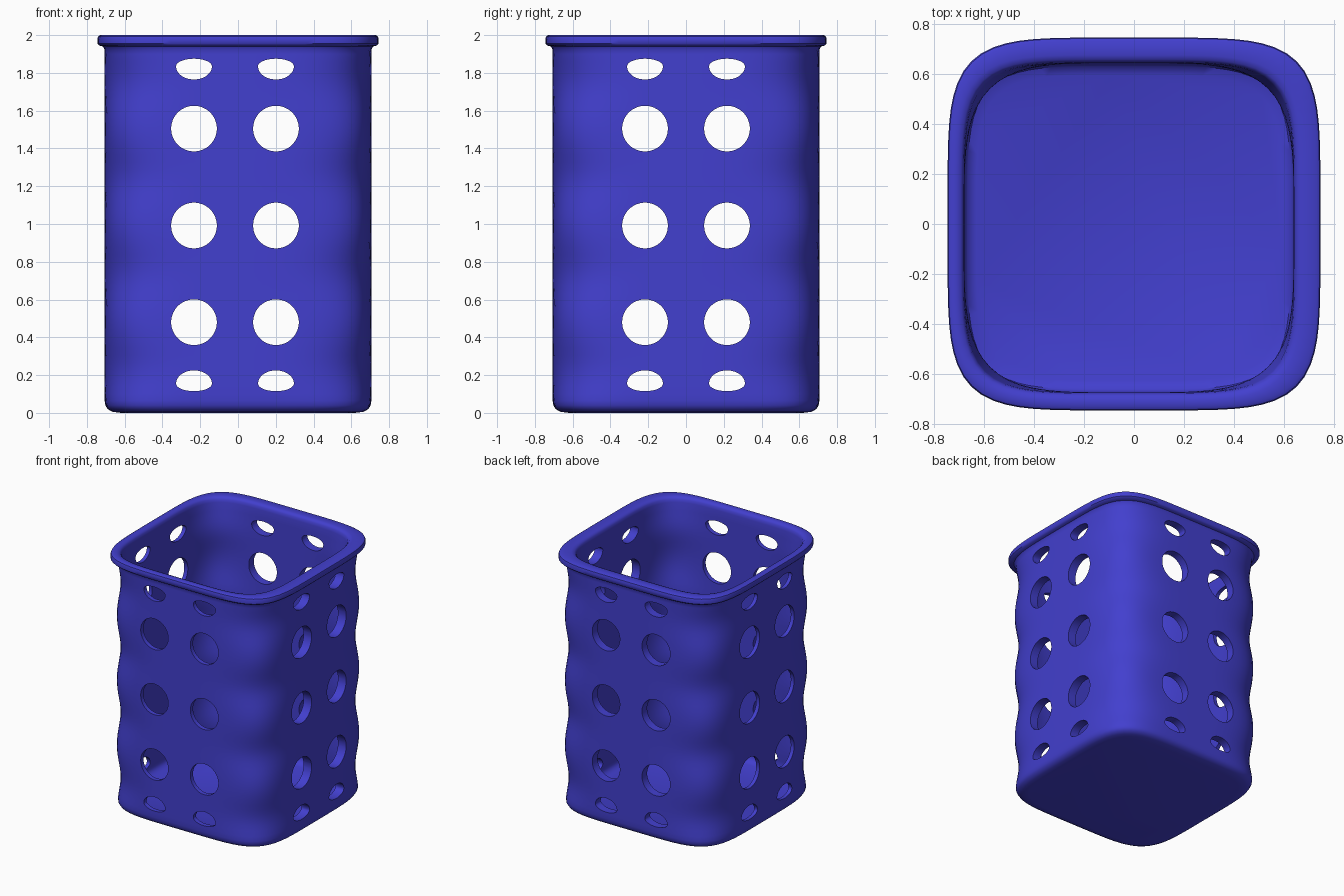
import bpy, bmesh
from math import cos, sin, pi

if "Cube" in bpy.data.objects:
    bpy.data.objects.remove(bpy.data.objects["Cube"])

SEG = 112


def wave(z):
    # corners bulge at the hole rows and pinch in between
    return 4.6 + 0.5 * cos(2 * pi * (z - 0.99) / 0.51)


def ring(bm, half, z, n, dx=0.0, dy=0.0):
    verts = []
    for i in range(SEG):
        c, s = cos(2 * pi * i / SEG), sin(2 * pi * i / SEG)
        r = half / (abs(c) ** n + abs(s) ** n) ** (1 / n)
        verts.append(bm.verts.new((r * c + dx, r * s + dy, z)))
    return verts


def finish(bm, name):
    bmesh.ops.recalc_face_normals(bm, faces=bm.faces)
    me = bpy.data.meshes.new(name)
    bm.to_mesh(me)
    bm.free()
    ob = bpy.data.objects.new(name, me)
    bpy.context.collection.objects.link(ob)
    return ob


# Cup: outer skin, rolled rim, inner skin and floor in one loft
levels = [0.1 + 1.8 * i / 44 for i in range(45)]
outer = [(0.62, 0.0), (0.665, 0.006), (0.69, 0.02), (0.702, 0.04), (0.706, 0.065)]
outer += [(0.707, z) for z in levels] + [(0.707, 1.925), (0.715, 1.94)]
rim = [(0.735, 1.945), (0.744, 1.955), (0.745, 1.98), (0.741, 1.993), (0.73, 2.0)]
lip = [(0.69, 2.0), (0.672, 1.995), (0.662, 1.982), (0.658, 1.96)]
inner = [(0.658, z) for z in reversed(levels)] + [(0.645, 0.075), (0.61, 0.06)]

bm = bmesh.new()
rings = [ring(bm, h, z, wave(z)) for h, z in outer]
rings += [ring(bm, h, z, 5.1) for h, z in rim]
rings += [ring(bm, h, z, 5.1, -0.02, -0.015) for h, z in lip]
rings += [ring(bm, h, z, wave(z), -0.02, -0.015) for h, z in inner]
for a, b in zip(rings, rings[1:]):
    for i in range(SEG):
        j = (i + 1) % SEG
        bm.faces.new((a[i], a[j], b[j], b[i]))
bm.faces.new(rings[0])
bm.faces.new(rings[-1])
cup = finish(bm, "pencil_cup")

# Hole cutters: (centre z, half width, height above, height below)
rows = [(0.155, 0.095, 0.07, 0.04), (0.48, 0.121, 0.121, 0.121),
        (0.992, 0.121, 0.121, 0.121), (1.505, 0.121, 0.121, 0.121),
        (1.835, 0.095, 0.04, 0.07)]


def prism(bm, u, row, side, along_y):
    zc, w, up, down = row
    ends = []
    for d in (0.52 * side, 0.9 * side):
        loop = []
        for i in range(40):
            t = 2 * pi * (i + 0.5) / 40
            p = u + w * cos(t)
            z = zc + (up if sin(t) > 0 else down) * sin(t)
            loop.append(bm.verts.new((p, d, z) if along_y else (d, p, z)))
        ends.append(loop)
        bm.faces.new(loop)
    a, b = ends
    for i in range(40):
        j = (i + 1) % 40
        bm.faces.new((a[i], a[j], b[j], b[i]))


bm = bmesh.new()
for row in rows:
    for side in (-1, 1):
        for u in (-0.217, 0.217):
            prism(bm, u - 0.016, row, side, True)
            prism(bm, u, row, side, False)
cutter = finish(bm, "hole_cutter")
cutter.hide_render = True

# Cut the holes
mod = cup.modifiers.new("holes", 'BOOLEAN')
mod.operation = 'DIFFERENCE'
mod.solver = 'EXACT'
mod.object = cutter
bpy.context.view_layer.objects.active = cup
cup.select_set(True)
bpy.ops.object.modifier_apply(modifier=mod.name)
bpy.data.objects.remove(cutter)

# Smooth shading and blue material
bpy.ops.object.shade_smooth_by_angle(angle=0.7)
mat = bpy.data.materials.new("blue_plastic")
mat.diffuse_color = (0.055, 0.05, 0.62, 1)
mat.use_nodes = True
mat.node_tree.nodes["Principled BSDF"].inputs["Base Color"].default_value = mat.diffuse_color
cup.data.materials.clear()
cup.data.materials.append(mat)
